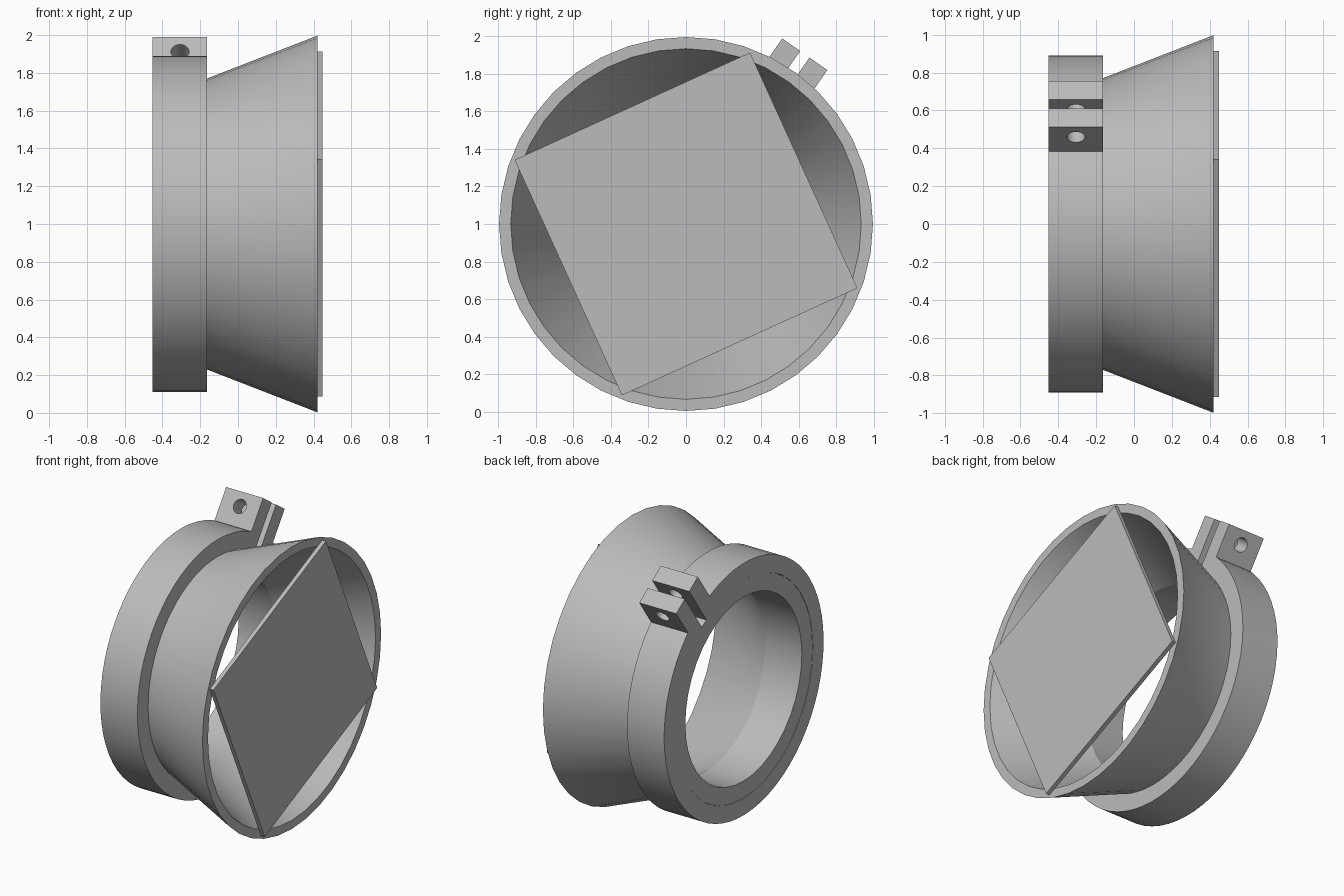
import bpy, bmesh, math
from mathutils import Matrix

cube = bpy.data.objects.get("Cube")
if cube:
    bpy.data.objects.remove(cube, do_unlink=True)

# One plain grey material
grey = bpy.data.materials.new("plain grey")
grey.use_nodes = True
colour = (0.5, 0.5, 0.5, 1)
grey.diffuse_color = colour
grey.node_tree.nodes["Principled BSDF"].inputs["Base Color"].default_value = colour

CENTRE = Matrix.Translation((0, 0, 1))
CLAMP = CENTRE @ Matrix.Rotation(math.radians(-35), 4, 'X')   # local z points out through the clamp gap


def make_object(name, bm, matrix):
    bmesh.ops.transform(bm, matrix=matrix, verts=bm.verts)
    bmesh.ops.recalc_face_normals(bm, faces=bm.faces)
    mesh = bpy.data.meshes.new(name)
    bm.to_mesh(mesh)
    bm.free()
    mesh.materials.append(grey)
    obj = bpy.data.objects.new(name, mesh)
    bpy.context.collection.objects.link(obj)
    return obj


def lathe(name, profile, segments, matrix=CENTRE):
    """Revolve a closed (x, radius) profile about the x axis."""
    bm = bmesh.new()
    verts = [bm.verts.new((x, 0, r)) for x, r in profile]
    edges = [bm.edges.new((verts[i - 1], verts[i])) for i in range(len(verts))]
    bmesh.ops.spin(bm, geom=verts + edges, cent=(0, 0, 0), axis=(1, 0, 0),
                   angle=math.tau, steps=segments, use_merge=True)
    bmesh.ops.remove_doubles(bm, verts=bm.verts, dist=0.0001)
    return make_object(name, bm, matrix)


def box(name, low, high, matrix):
    bm = bmesh.new()
    size = [b - a for a, b in zip(low, high)]
    mid = [(a + b) / 2 for a, b in zip(low, high)]
    bmesh.ops.create_cube(bm, size=1, matrix=Matrix.Translation(mid) @ Matrix.Diagonal((*size, 1)))
    return make_object(name, bm, matrix)


def select_only(obj):
    bpy.ops.object.select_all(action='DESELECT')
    obj.select_set(True)
    bpy.context.view_layer.objects.active = obj


def cut(obj, cutter):
    mod = obj.modifiers.new("cut", 'BOOLEAN')
    mod.operation = 'DIFFERENCE'
    mod.solver = 'EXACT'
    mod.object = cutter
    select_only(obj)
    bpy.ops.object.modifier_apply(modifier=mod.name)
    bpy.data.objects.remove(cutter, do_unlink=True)


# Flared funnel with its straight sleeve inside the clamp
funnel = lathe("funnel", [(-0.45, 0.65), (-0.45, 0.77), (-0.165, 0.77),
                          (0.42, 0.997), (0.42, 0.935), (-0.165, 0.65)], 40)

# Split clamp ring
ring = lathe("clamp_ring", [(-0.452, 0.77), (-0.452, 0.89), (-0.163, 0.89), (-0.163, 0.77)], 64, CLAMP)
cut(ring, box("slit_cutter", (-0.6, -0.03, 0.6), (0, 0.03, 1.2), CLAMP))

# Pair of drilled clamp lugs
lugs = []
for name, side in (("front_lug", -1), ("back_lug", 1)):
    near, far = sorted((side * 0.03, side * 0.147))
    lug = box(name, (-0.452, near, 0.83), (-0.163, far, 1.105), CLAMP)
    bm = bmesh.new()
    bmesh.ops.create_cone(bm, cap_ends=True, segments=24, radius1=0.048, radius2=0.048, depth=0.6)
    hole = make_object("bolt_hole_cutter", bm, CLAMP @ Matrix.Translation((-0.307, 0, 1.01))
                       @ Matrix.Rotation(math.pi / 2, 4, 'X'))
    cut(lug, hole)
    lugs.append(lug)

# Square plate set across the wide mouth
half = 0.69
box("square_plate", (0.418, -half, -half), (0.448, half, half),
    CENTRE @ Matrix.Rotation(math.radians(24.5), 4, 'X'))

# Smooth the curved walls, keep the rims sharp
for obj in [funnel, ring] + lugs:
    select_only(obj)
    bpy.ops.object.shade_smooth_by_angle(angle=math.radians(25))
